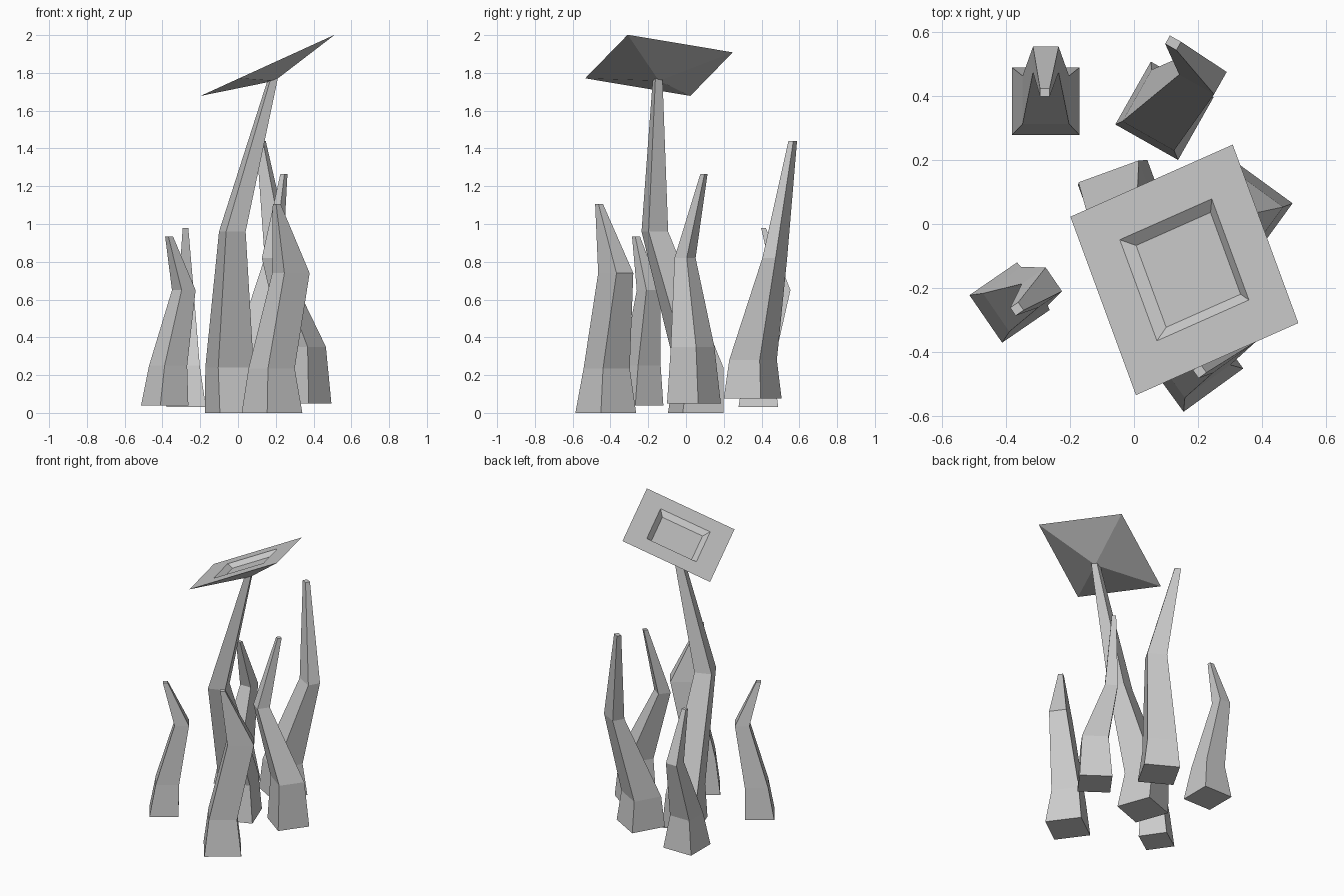
import bpy
import math
from mathutils import Vector, Matrix


def make_object(name, verts, faces):
    mesh = bpy.data.meshes.new(name)
    mesh.from_pydata(verts, [], faces)
    mesh.update()
    obj = bpy.data.objects.new(name, mesh)
    bpy.context.collection.objects.link(obj)
    return obj


def bridge(a, b):
    """Four quads between two rings of four vertices."""
    return [(a + i, a + (i + 1) % 4, b + (i + 1) % 4, b + i) for i in range(4)]


SQUARE = [(-0.5, -0.5), (0.5, -0.5), (0.5, 0.5), (-0.5, 0.5)]


def stalk(name, angle, sections):
    """Bent four-sided stalk; each section is centre x, y, z, width, depth."""
    turn = Matrix.Rotation(math.radians(angle), 3, 'Z')
    verts = []
    for x, y, z, w, d in sections:
        verts += [Vector((x, y, z)) + turn @ Vector((sx * w, sy * d, 0)) for sx, sy in SQUARE]
    faces = [(3, 2, 1, 0)]
    for k in range(len(sections) - 1):
        faces += bridge(4 * k, 4 * k + 4)
    n = len(verts)
    faces.append((n - 4, n - 3, n - 2, n - 1))
    return make_object(name, verts, faces)


# Tall central stalk carrying the cap
stalk("main_stalk", 20, [
    (-0.027, 0.052, 0.0, 0.23, 0.23), (-0.045, 0.07, 0.24, 0.20, 0.20),
    (-0.03, -0.165, 0.96, 0.11, 0.11), (0.185, -0.15, 1.77, 0.04, 0.04)])

# Surrounding stalks
stalk("left_stalk", 34.5, [
    (-0.388, -0.245, 0.04, 0.18, 0.18), (-0.37, -0.235, 0.25, 0.145, 0.145),
    (-0.287, -0.198, 0.65, 0.09, 0.09), (-0.365, -0.265, 0.935, 0.03, 0.03)])
stalk("back_left_stalk", 0, [
    (-0.275, 0.383, 0.03, 0.21, 0.21), (-0.275, 0.387, 0.25, 0.145, 0.15),
    (-0.275, 0.513, 0.65, 0.08, 0.08), (-0.278, 0.41, 0.98, 0.03, 0.025)])
stalk("back_right_stalk", -29.5, [
    (0.095, 0.353, 0.075, 0.225, 0.225), (0.09, 0.355, 0.28, 0.185, 0.185),
    (0.215, 0.47, 0.82, 0.125, 0.08), (0.122, 0.565, 1.44, 0.04, 0.03)])
stalk("right_stalk", -36, [
    (0.352, 0.042, 0.05, 0.204, 0.204), (0.35, 0.035, 0.35, 0.165, 0.165),
    (0.182, -0.005, 0.82, 0.08, 0.08), (0.243, 0.095, 1.265, 0.027, 0.027)])
stalk("front_stalk", 36, [
    (0.18, -0.425, 0.0, 0.23, 0.23), (0.178, -0.42, 0.235, 0.175, 0.175),
    (0.28, -0.372, 0.74, 0.165, 0.11), (0.205, -0.46, 1.105, 0.03, 0.03)])

# Tilted cap: inverted pyramid with a sloped square recess in its top
cap_verts = [(0, 0, -0.09)]
for side, z in ((0.6, 0), (0.34, 0), (0.275, -0.03)):
    cap_verts += [(sx * side, sy * side, z) for sx, sy in SQUARE]
cap_faces = [(0, 1 + (i + 1) % 4, 1 + i) for i in range(4)]
cap_faces += bridge(1, 5) + bridge(5, 9) + [(9, 10, 11, 12)]
cap = make_object("cap", cap_verts, cap_faces)
cap.matrix_world = (Matrix.Translation((0.157, -0.143, 1.84))
                    @ Matrix.Rotation(math.radians(-24.5), 4, 'Y')
                    @ Matrix.Rotation(math.radians(22), 4, 'Z'))
